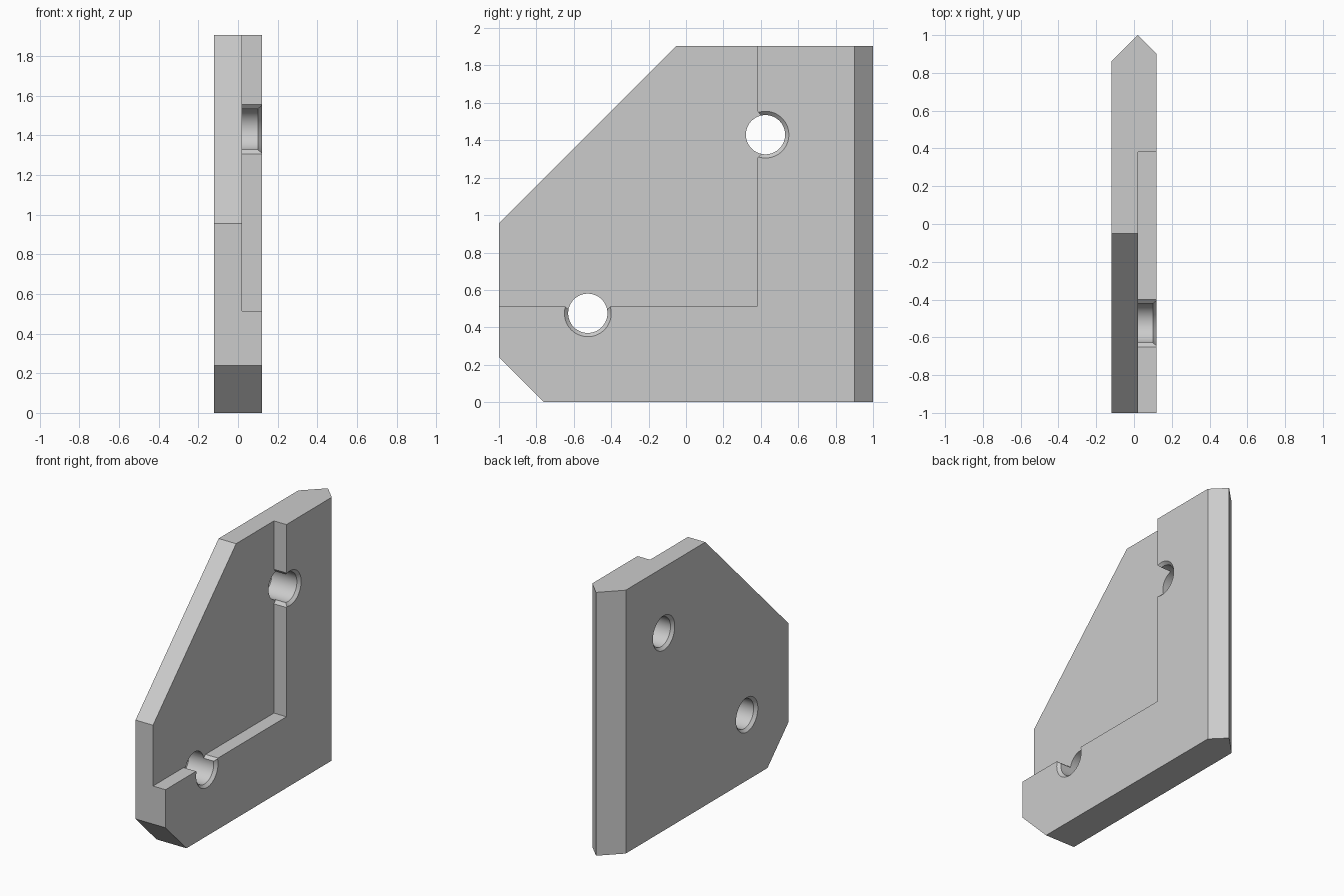
import bpy, bmesh, math
from mathutils import Vector

cube = bpy.data.objects.get("Cube")
if cube:
    bpy.data.objects.remove(cube, do_unlink=True)

HALF = 0.12      # half thickness
STEP = 0.02      # depth of the recessed face
HOLES = [(-0.525, 0.475), (0.425, 1.43)]
R, CHAMFER = 0.105, 0.02
WALL_Y, WALL_Z = 0.382, 0.515

grey = bpy.data.materials.new("light grey")
grey.use_nodes = True
colour = (0.6, 0.6, 0.6, 1)
grey.diffuse_color = colour
grey.node_tree.nodes["Principled BSDF"].inputs["Base Color"].default_value = colour


def add_object(name, bm):
    bmesh.ops.recalc_face_normals(bm, faces=bm.faces)
    mesh = bpy.data.meshes.new(name)
    bm.to_mesh(mesh)
    bm.free()
    mesh.materials.append(grey)
    obj = bpy.data.objects.new(name, mesh)
    bpy.context.collection.objects.link(obj)
    return obj


def prism(outline, x0, x1):
    """Extrude a (y, z) outline along x."""
    bm = bmesh.new()
    face = bm.faces.new([bm.verts.new((x0, y, z)) for y, z in outline])
    new = bmesh.ops.extrude_face_region(bm, geom=[face])["geom"]
    verts = [v for v in new if isinstance(v, bmesh.types.BMVert)]
    bmesh.ops.translate(bm, verts=verts, vec=(x1 - x0, 0, 0))
    return bm


def cut(target, cutter):
    cutter.hide_render = True
    mod = target.modifiers.new("cut", "BOOLEAN")
    mod.operation, mod.solver, mod.object = "DIFFERENCE", "EXACT", cutter
    bpy.context.view_layer.objects.active = target
    bpy.ops.object.modifier_apply(modifier=mod.name)
    bpy.data.objects.remove(cutter, do_unlink=True)


# Plate with two clipped front corners
bm = prism([(-1, 0.24), (-0.76, 0), (1, 0), (1, 1.905), (-0.05, 1.905), (-1, 0.955)],
           -HALF, HALF)

# Pointed back edge
for side in (-1, 1):
    geom = bm.verts[:] + bm.edges[:] + bm.faces[:]
    res = bmesh.ops.bisect_plane(bm, geom=geom, plane_co=(STEP, 1, 0),
                                 plane_no=Vector((side, 1, 0)).normalized(),
                                 clear_outer=True)
    rim = [e for e in res["geom_cut"] if isinstance(e, bmesh.types.BMEdge)]
    bmesh.ops.holes_fill(bm, edges=rim, sides=0)
plate = add_object("bracket_plate", bm)

# Recess leaving a raised L, with its wall edges eased beside each hole
(hy1, hz1), (hy2, hz2) = HOLES
wide, narrow = R + CHAMFER, R - 0.003
recess = [(-1.2, WALL_Z), (hy1 - wide, WALL_Z),
          (hy1 - narrow, WALL_Z - CHAMFER), (hy1 + narrow, WALL_Z - CHAMFER),
          (hy1 + wide, WALL_Z), (WALL_Y, WALL_Z), (WALL_Y, hz2 - wide),
          (WALL_Y + CHAMFER, hz2 - narrow), (WALL_Y + CHAMFER, hz2 + narrow),
          (WALL_Y, hz2 + wide), (WALL_Y, 2.1), (-1.2, 2.1)]
cut(plate, add_object("recess_cutter", prism(recess, STEP, 0.3)))

# Through holes, countersunk on both outer faces
over = 0.03
sections = [(-HALF - over, R + CHAMFER + over), (-HALF + CHAMFER, R),
            (HALF - CHAMFER, R), (HALF + over, R + CHAMFER + over)]
SEGMENTS = 64
for hy, hz in HOLES:
    bm = bmesh.new()
    rings = []
    for x, r in sections:
        angles = [math.tau * i / SEGMENTS for i in range(SEGMENTS)]
        rings.append([bm.verts.new((x, hy + r * math.cos(a), hz + r * math.sin(a)))
                      for a in angles])
    for a, b in zip(rings, rings[1:]):
        for i in range(SEGMENTS):
            j = (i + 1) % SEGMENTS
            bm.faces.new((a[i], a[j], b[j], b[i]))
    bm.faces.new(rings[0])
    bm.faces.new(rings[-1])
    cut(plate, add_object("hole_cutter", bm))

# Smooth hole walls, crisp edges elsewhere
bpy.ops.object.select_all(action="DESELECT")
plate.select_set(True)
bpy.context.view_layer.objects.active = plate
bpy.ops.object.shade_smooth_by_angle(angle=math.radians(30))
